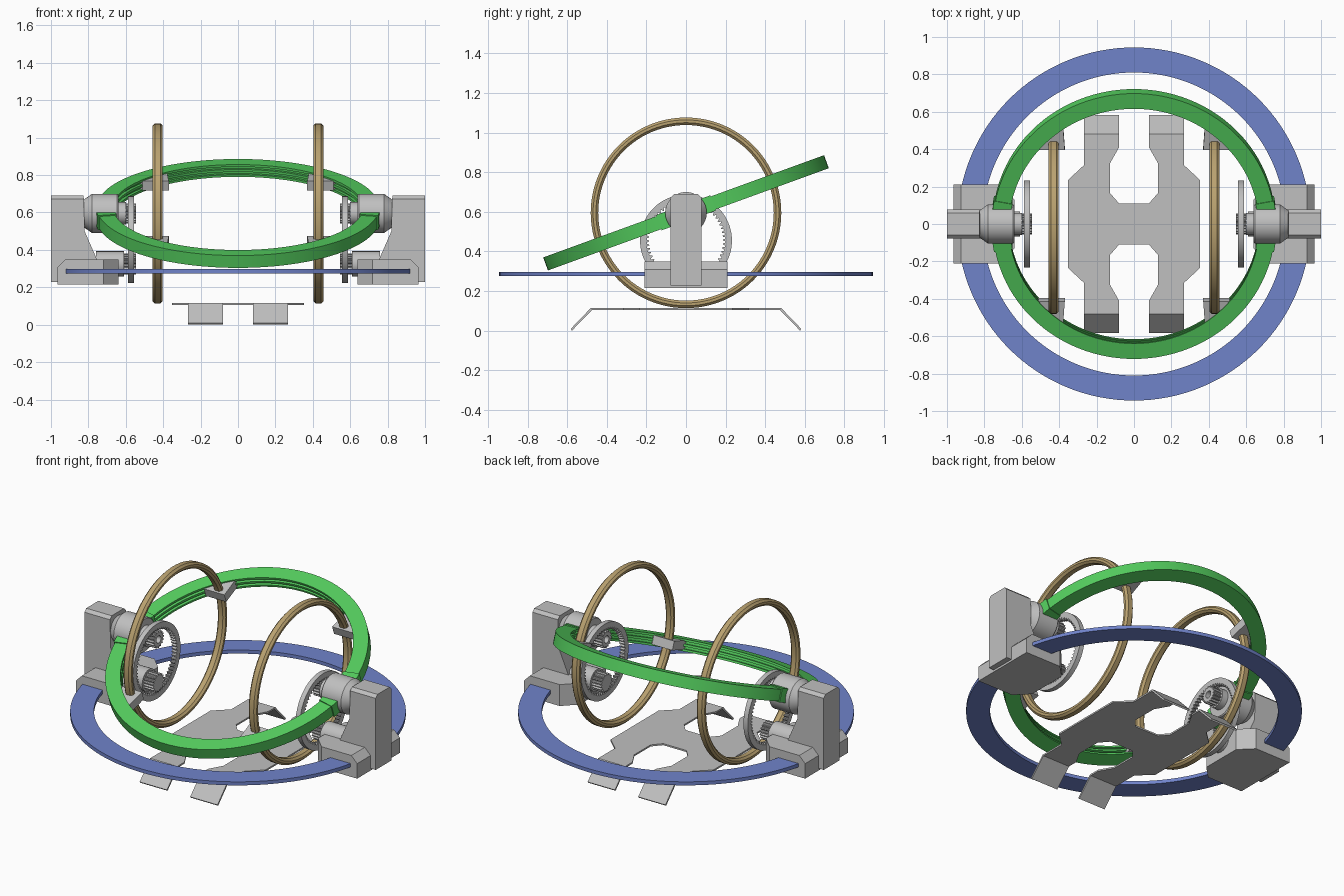
import bpy, bmesh
from math import cos, sin, pi, radians
from mathutils import Matrix

cube = bpy.data.objects.get("Cube")
if cube:
    bpy.data.objects.remove(cube, do_unlink=True)


def material(name, *rgb):
    linear = [((c / 255 + 0.055) / 1.055) ** 2.4 for c in rgb] + [1]
    m = bpy.data.materials.new(name)
    m.use_nodes = True
    m.diffuse_color = linear
    m.node_tree.nodes["Principled BSDF"].inputs["Base Color"].default_value = linear
    return m


GREY = material("light grey", 192, 192, 192)
GREEN = material("green", 84, 205, 94)
BLUE = material("blue", 112, 131, 202)
GOLD = material("gold", 186, 162, 112)

PIVOT = 0.595
TO_X = Matrix.Rotation(pi / 2, 4, "Y")
TILT = Matrix.Translation((0, 0, PIVOT)) @ Matrix.Rotation(radians(20), 4, "X")


def mirror(side):
    return Matrix.Diagonal((side, 1, 1, 1))


def finish(name, bm, mat, matrix):
    bm.transform(matrix)
    bmesh.ops.remove_doubles(bm, verts=bm.verts, dist=1e-5)
    bmesh.ops.recalc_face_normals(bm, faces=bm.faces)
    mesh = bpy.data.meshes.new(name)
    bm.to_mesh(mesh)
    bm.free()
    mesh.materials.append(mat)
    obj = bpy.data.objects.new(name, mesh)
    bpy.context.collection.objects.link(obj)
    bpy.ops.object.select_all(action="DESELECT")
    obj.select_set(True)
    bpy.context.view_layer.objects.active = obj
    bpy.ops.object.shade_smooth_by_angle(angle=radians(30))
    return obj


def lathe(name, section, mat, matrix=Matrix(), steps=96, start=0, sweep=360):
    """Sweep a closed (radius, height) section; section may vary per step."""
    bm = bmesh.new()
    full = sweep == 360
    loops = []
    for i in range(steps if full else steps + 1):
        a = radians(start + sweep * i / steps)
        pts = section(i) if callable(section) else section
        loops.append([bm.verts.new((r * cos(a), r * sin(a), h)) for r, h in pts])
    n = len(loops[0])
    for i in range(steps):
        p, q = loops[i], loops[(i + 1) % len(loops)]
        for j in range(n):
            k = (j + 1) % n
            bm.faces.new((p[j], p[k], q[k], q[j]))
    if not full:
        bm.faces.new(loops[0])
        bm.faces.new(loops[-1])
    bmesh.ops.dissolve_degenerate(bm, dist=1e-6, edges=bm.edges)
    return finish(name, bm, mat, matrix)


def band(r0, r1, h0, h1):
    return [(r0, h0), (r1, h0), (r1, h1), (r0, h1)]


def prism(name, outline, low, high, mat, matrix=Matrix(), bevel=0):
    """Extrude an outline along local z."""
    bm = bmesh.new()
    face = bm.faces.new([bm.verts.new((x, y, low)) for x, y in outline])
    ext = bmesh.ops.extrude_face_region(bm, geom=[face])
    tops = [v for v in ext["geom"] if isinstance(v, bmesh.types.BMVert)]
    bmesh.ops.translate(bm, verts=tops, vec=(0, 0, high - low))
    if bevel:
        rim = [e for e in bm.edges if all(v.co.y > max(p[1] for p in outline) - 1e-4
                                          for v in e.verts)
               and abs(e.verts[0].co.z - e.verts[1].co.z) < 1e-4]
        bmesh.ops.bevel(bm, geom=rim, offset=bevel, segments=1, affect="EDGES")
    return finish(name, bm, mat, matrix)


# Flat floor ring
lathe("outer_ring", band(0.81, 0.944, 0.275, 0.297), BLUE, steps=128)

# Tilted ring with two grooves on its inner face
IN, CUT, H = 0.668, 0.685, 0.035
lathe("tilted_ring", [(0.755, -H), (0.755, H), (IN, H), (IN, 0.022), (CUT, 0.022),
                      (CUT, 0.007), (IN, 0.007), (IN, -0.007), (CUT, -0.007),
                      (CUT, -0.022), (IN, -0.022), (IN, -H)], GREEN, TILT, 128)

# Flat base plate with four bent feet
half = [(0.267, 0.478), (0.267, 0.315), (0.353, 0.235)]
inner = [(0.08, 0.11), (0.128, 0.165), (0.128, 0.325), (0.08, 0.41), (0.08, 0.478)]
quarter = inner + half
right_side = quarter + [(x, -y) for x, y in reversed(quarter)]
plate = right_side + [(-x, -y) for x, y in right_side]
prism("base_plate", plate, 0.105, 0.115, GREY)
SIDE_TO_X = Matrix(((0, 0, 1, 0), (1, 0, 0, 0), (0, 1, 0, 0), (0, 0, 0, 1)))
foot = [(0.476, 0.105), (0.476, 0.115), (0.48, 0.115), (0.583, 0.008),
        (0.576, 0.0), (0.474, 0.105)]
for sx, xs in ((1, "left"), (-1, "right")):
    for sy, ys in ((1, "back"), (-1, "front")):
        prism(f"{ys}_{xs}_foot", foot, 0.08, 0.267, GREY,
              Matrix.Diagonal((sx, sy, 1, 1)) @ SIDE_TO_X)


def gear(name, r_in, r_out, x0, x1, z, teeth, depth, side, internal=False):
    def section(i):
        tooth = depth if i % 4 < 2 else 0
        if internal:
            return band(r_in - tooth, r_out, x0, x1)
        return band(r_in, r_out + tooth, x0, x1)
    place = mirror(side) @ Matrix.Translation((0, 0, z)) @ TO_X
    return lathe(name, section, GREY, place, teeth * 4)


# Everything that repeats on both sides
for s, side in ((1, "left"), (-1, "right")):
    M = mirror(s)
    hub_axis = M @ Matrix.Translation((0, 0, PIVOT)) @ TO_X
    drive_axis = M @ Matrix.Translation((0, 0, 0.325)) @ TO_X

    # Upright hoop
    w, c, r0, r1 = 0.027, 0.012, 0.4435, 0.4815
    x = 0.43
    lathe(f"{side}_hoop", [(r0, x - w + c), (r0 + c, x - w), (r1 - c, x - w),
                           (r1, x - w + c), (r1, x + w - c), (r1 - c, x + w),
                           (r0 + c, x + w), (r0, x + w - c)], GOLD, hub_axis)

    # Brackets and end collars on the tilted ring
    for t, end in ((1, "back"), (-1, "front")):
        prism(f"{end}_{side}_bracket",
              [(0.37, 0.43), (0.51, 0.43), (0.525, 0.445), (0.38, 0.575)],
              -0.027, 0.027, GREY, TILT @ Matrix.Diagonal((s, t, 1, 1)))
        lathe(f"{end}_{side}_collar", band(0.662, 0.762, -0.041, 0.041), GREEN,
              TILT @ Matrix.Diagonal((s, t, 1, 1)), 6, 7, 4)

    # Support tower, extruded along y
    stand = M @ Matrix.Rotation(pi / 2, 4, "X")
    prism(f"{side}_tower", [(1.0, 0.228), (1.0, 0.69), (0.825, 0.69), (0.82, 0.5),
                            (0.75, 0.34), (0.75, 0.228)],
          -0.078, 0.078, GREY, stand, 0.018)

    # Base block with chamfered inner corners and a chamfered outer edge
    bm = bmesh.new()
    plan = [(0.965, -0.21), (0.965, 0.21), (0.72, 0.21), (0.64, 0.13),
            (0.64, -0.13), (0.72, -0.21)]
    bottom = bm.faces.new([bm.verts.new((x, y, 0.215)) for x, y in plan])
    ext = bmesh.ops.extrude_face_region(bm, geom=[bottom])
    tops = [v for v in ext["geom"] if isinstance(v, bmesh.types.BMVert)]
    bmesh.ops.translate(bm, verts=tops, vec=(0, 0, 0.133))
    rim = [e for e in bm.edges if all(v.co.z > 0.3 and v.co.x > 0.96 for v in e.verts)]
    bmesh.ops.bevel(bm, geom=rim, offset=0.04, segments=1, affect="EDGES")
    finish(f"{side}_base_block", bm, GREY, M)

    # Pivot hub, its shaft and the lower drive housing
    lathe(f"{side}_hub", [(0, 0.64), (0.1, 0.64), (0.105, 0.646), (0.105, 0.78),
                          (0.07, 0.83), (0, 0.83)], GREY, hub_axis, 48)
    lathe(f"{side}_shaft", band(0, 0.06, 0.6, 0.65), GREY, hub_axis, 48)
    lathe(f"{side}_drive_housing", band(0, 0.068, 0.61, 0.76), GREY, drive_axis, 48)

    # Gear train
    gear(f"{side}_ring_gear", 0.2, 0.232, 0.557, 0.587, 0.455, 60, 0.013, s, True)
    gear(f"{side}_hub_gear", 0.022, 0.043, 0.545, 0.605, PIVOT, 16, 0.01, s)
    gear(f"{side}_drive_gear", 0, 0.047, 0.545, 0.615, 0.325, 18, 0.01, s)
